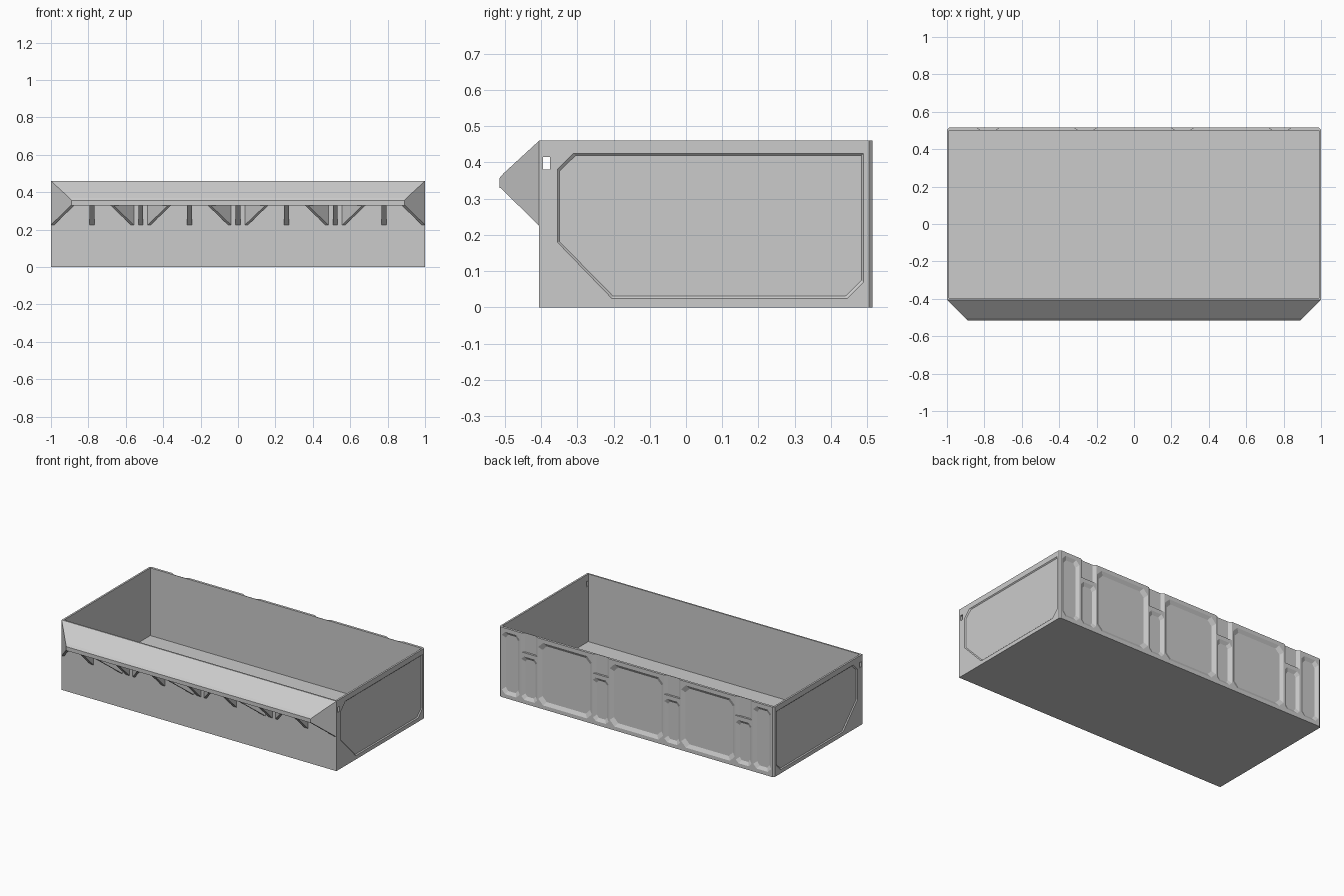
import bpy, bmesh
from mathutils import Vector

if "Cube" in bpy.data.objects:
    bpy.data.objects.remove(bpy.data.objects["Cube"])


def make_object(name, bm):
    bmesh.ops.recalc_face_normals(bm, faces=bm.faces)
    mesh = bpy.data.meshes.new(name)
    bm.to_mesh(mesh)
    bm.free()
    obj = bpy.data.objects.new(name, mesh)
    bpy.context.collection.objects.link(obj)
    return obj


def loft(bm, loops):
    """Closed solid through matching point loops."""
    rings = [[bm.verts.new(p) for p in loop] for loop in loops]
    n = len(rings[0])
    for a, b in zip(rings, rings[1:]):
        for i in range(n):
            j = (i + 1) % n
            bm.faces.new((a[i], a[j], b[j], b[i]))
    bm.faces.new(rings[0])
    bm.faces.new(rings[-1])


def block(bm, x0, x1, y0, y1, z0, z1):
    plan = [(x0, y0), (x1, y0), (x1, y1), (x0, y1)]
    loft(bm, [[(x, y, z) for x, y in plan] for z in (z0, z1)])


def inset(pts, d):
    """Shrink a 2D outline towards its middle by d on each side."""
    us, vs = [p[0] for p in pts], [p[1] for p in pts]
    cu, cv = (min(us) + max(us)) / 2, (min(vs) + max(vs)) / 2
    su = 1 - 2 * d / (max(us) - min(us))
    sv = 1 - 2 * d / (max(vs) - min(vs))
    return [(cu + (u - cu) * su, cv + (v - cv) * sv) for u, v in pts]


def chamfered(u0, u1, v0, v1, c):
    return [(u0 + c, v0), (u1 - c, v0), (u1, v0 + c), (u1, v1 - c),
            (u1 - c, v1), (u0 + c, v1), (u0, v1 - c), (u0, v0 + c)]


# Bin body: plan outline with small chamfers on the rear corners
F, B, H = -0.405, 0.515, 0.46
bm = bmesh.new()
plan = [(-1, F), (1, F), (1, B - 0.01), (0.99, B), (-0.99, B), (-1, B - 0.01)]
loft(bm, [[(x, y, z) for x, y in plan] for z in (0, H)])
body = make_object("bin_body", bm)


def cut(name, bm):
    cutter = make_object(name, bm)
    cutter.hide_render = True
    cutter.hide_viewport = False
    mod = body.modifiers.new(name, 'BOOLEAN')
    mod.operation = 'DIFFERENCE'
    mod.solver = 'EXACT'
    mod.object = cutter
    bpy.context.view_layer.objects.active = body
    bpy.ops.object.modifier_apply(modifier=mod.name)
    bpy.data.objects.remove(cutter)


# Open interior
bm = bmesh.new()
block(bm, -0.988, 0.988, F + 0.01, 0.499, 0.015, 0.6)
cut("interior_cutter", bm)

# Side panel recesses and the slot through both sides
bm = bmesh.new()
side = [(-0.31, 0.425), (0.49, 0.425), (0.49, 0.07), (0.445, 0.025),
        (-0.205, 0.025), (-0.355, 0.18), (-0.355, 0.38)]
for s in (-1, 1):
    loft(bm, [[(s * x, y, z) for y, z in pts] for x, pts in
              ((1.01, side), (1.0, side), (0.994, inset(side, 0.006)))])
cut("side_panel_cutter", bm)
bm = bmesh.new()
block(bm, -1.1, 1.1, -0.394, -0.375, 0.38, 0.415)
cut("slot_cutter", bm)

# Rear recesses with sloping edges
bm = bmesh.new()


def rear_recess(x0, x1, z0, z1, c, slope):
    outline = chamfered(x0, x1, z0, z1, c)
    loft(bm, [[(x, y, z) for x, z in pts] for y, pts in
              ((B + 0.02, outline), (B, outline), (0.502, inset(outline, slope)))])


for x in (-0.52, 0, 0.52):
    rear_recess(x - 0.195, x + 0.195, 0.025, 0.435, 0.035, 0.022)
for s in (-1, 1):
    a, b = sorted((s * 0.85, s * 0.98))
    rear_recess(a, b, 0.025, 0.435, 0.025, 0.02)
for x in (-0.78, -0.26, 0.26, 0.78):
    rear_recess(x - 0.057, x + 0.057, 0.025, 0.31, 0.02, 0.02)
    # Notch that runs out through the rim
    top = [(x - 0.06, B + 0.02), (x - 0.06, B), (x - 0.04, 0.502),
           (x + 0.04, 0.502), (x + 0.06, B), (x + 0.06, B + 0.02)]
    loft(bm, [[(px, py, z) for px, py in top] for z in (0.335, 0.5)])
cut("rear_recess_cutter", bm)

# Sloping front lip with mitred ends
bm = bmesh.new()
lip = [(F, H), (-0.503, 0.37), (-0.515, 0.356), (-0.515, 0.33),
       (-0.505, 0.33), (-0.505, 0.35), (F, 0.445)]
loft(bm, [[(s * (1 - (F - y)), y, z) for y, z in lip] for s in (-1, 1)])
make_object("front_lip", bm)


# Tapered ribs under the lip
def rib(bm, wall_x, tip_x, half=0.008, y0=F, y1=-0.512):
    loft(bm, [[(wall_x + d, y0, 0.225), (tip_x + d, y1, 0.33),
               (tip_x + d, y1, 0.345), (wall_x + d, y0, 0.455)]
              for d in (-half, half)])


bm = bmesh.new()
for i in range(-3, 4):
    rib(bm, i * 0.26, i * 0.26, 0.013)
for x in (-0.52, 0, 0.52):
    for s in (-1, 1):
        rib(bm, x + s * 0.045, x + s * 0.155)
make_object("lip_ribs", bm)
bm = bmesh.new()
for s in (-1, 1):
    rib(bm, s * 0.991, s * 0.884, 0.009)
make_object("lip_end_plates", bm)
